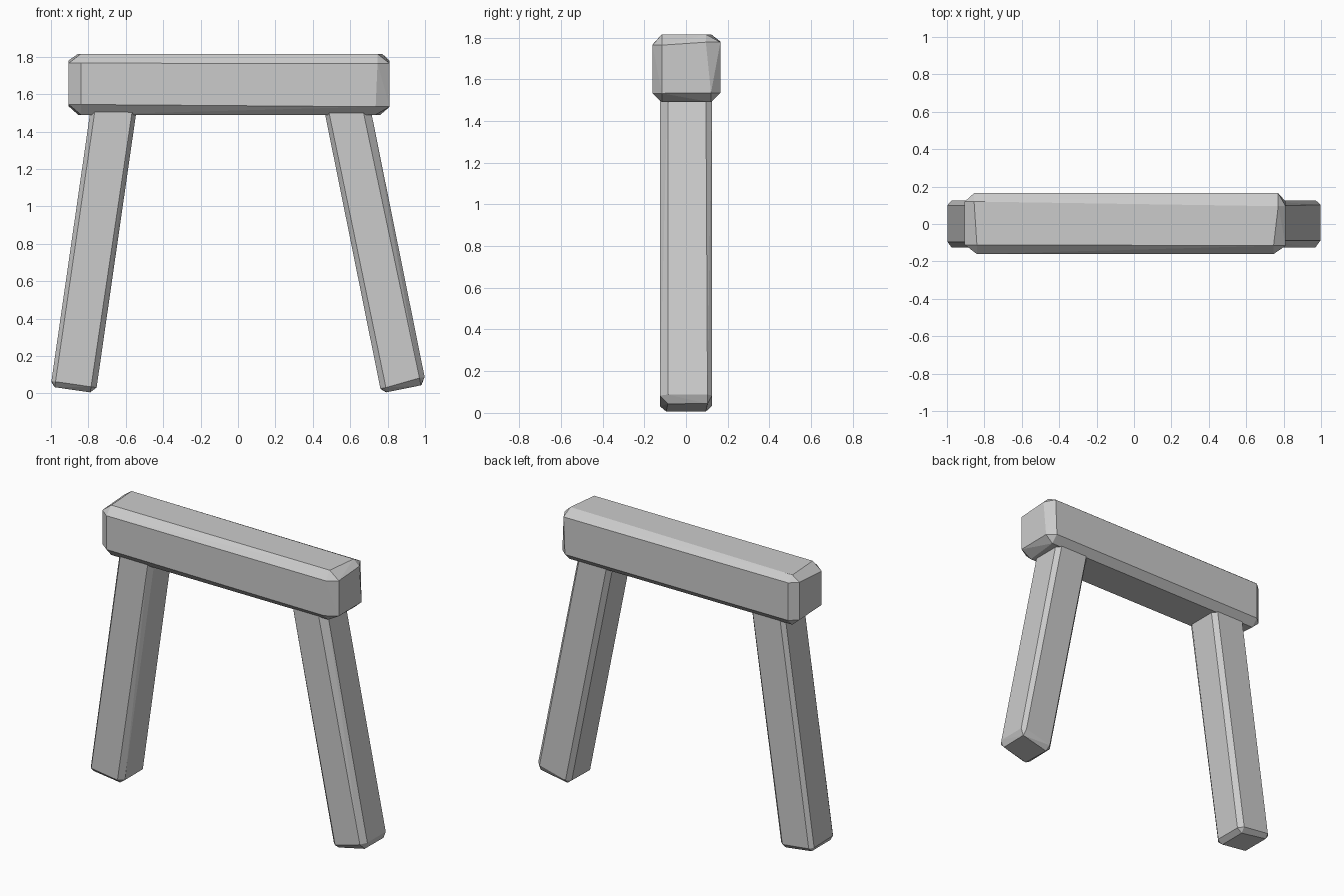
import bpy, bmesh, math
from mathutils import Matrix, Vector
from itertools import product

if "Cube" in bpy.data.objects:
    bpy.data.objects.remove(bpy.data.objects["Cube"])


def hewn_beam(name, centre, half, insets, tilt=0):
    """Box with unevenly chamfered corners. insets: one (x, y, z) cut per corner,
    ordered by sign of x, then y, then z."""
    bm = bmesh.new()
    for signs, cut in zip(product((-1, 1), repeat=3), insets):
        for axis in range(3):
            # each corner becomes three points, one lying on each face
            p = [signs[i] * (half[i] - (0 if i == axis else cut[i])) for i in range(3)]
            bm.verts.new(p)
    bmesh.ops.convex_hull(bm, input=bm.verts)
    bmesh.ops.dissolve_limit(bm, angle_limit=math.radians(3),
                             verts=bm.verts, edges=bm.edges)
    bmesh.ops.recalc_face_normals(bm, faces=bm.faces)
    bm.transform(Matrix.Rotation(math.radians(tilt), 4, 'Y'))
    mesh = bpy.data.meshes.new(name)
    bm.to_mesh(mesh)
    bm.free()
    obj = bpy.data.objects.new(name, mesh)
    obj.location = centre
    bpy.context.collection.objects.link(obj)
    return obj


# Top beam
hewn_beam("top_beam", (-0.047, 0.002, 1.653), (0.858, 0.163, 0.163), [
    (0.065, 0.05, 0.055), (0.065, 0.05, 0.05),
    (0.05, 0.045, 0.045), (0.05, 0.045, 0.035),
    (0.075, 0.045, 0.043), (0.065, 0.045, 0.052),
    (0.05, 0.045, 0.045), (0.04, 0.07, 0.038)])

# Splayed legs, tops buried in the beam
LENGTH = 1.64
for name, foot, tilt, insets in (
    ("left_leg", (-0.881, 0, 0.019), 8.2, [
        (0.022, 0.03, 0.03), (0.024, 0.03, 0.03),
        (0.022, 0.025, 0.025), (0.022, 0.025, 0.03),
        (0.03, 0.035, 0.03), (0.022, 0.035, 0.03),
        (0.03, 0.03, 0.03), (0.025, 0.03, 0.03)]),
    ("right_leg", (0.886, 0, 0.025), -11.4, [
        (0.03, 0.03, 0.025), (0.022, 0.03, 0.03),
        (0.025, 0.03, 0.03), (0.025, 0.03, 0.03),
        (0.028, 0.038, 0.04), (0.042, 0.038, 0.03),
        (0.025, 0.022, 0.04), (0.025, 0.03, 0.03)]),
):
    axis = Vector((math.sin(math.radians(tilt)), 0, math.cos(math.radians(tilt))))
    hewn_beam(name, Vector(foot) + axis * LENGTH / 2,
              (0.122, 0.125, LENGTH / 2), insets, tilt)
